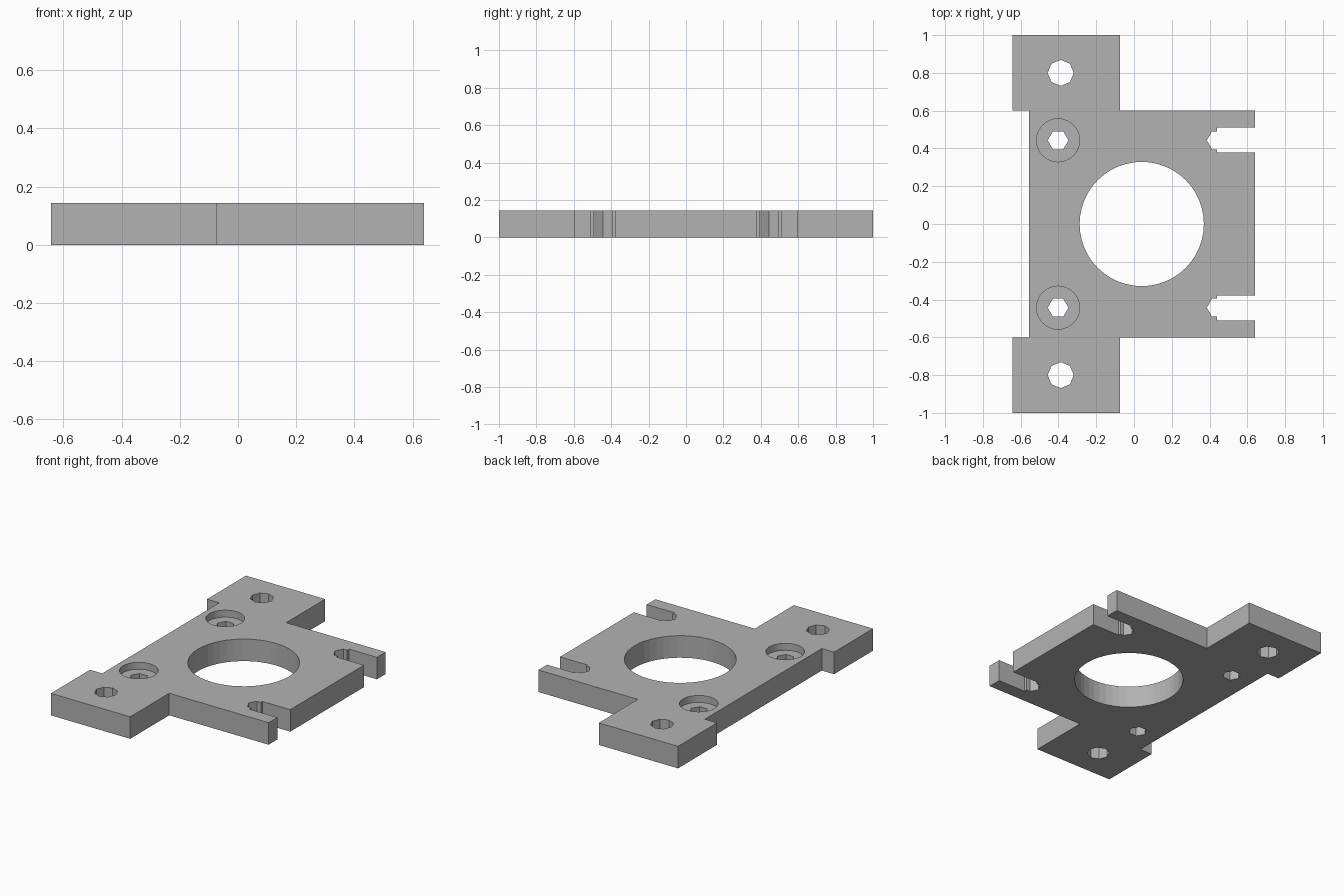
import bpy
import bmesh
from math import cos, sin, tau

cube = bpy.data.objects.get("Cube")
if cube:
    bpy.data.objects.remove(cube, do_unlink=True)

THICK = 0.143
BORE_DEPTH = 0.045
SCREW_Y = 0.443

grey = bpy.data.materials.new("plain grey")
grey.use_nodes = True
colour = (0.45, 0.45, 0.45, 1)
grey.diffuse_color = colour
grey.node_tree.nodes["Principled BSDF"].inputs["Base Color"].default_value = colour


def prism(name, points, z0, z1):
    """Extrude a flat outline from z0 to z1."""
    bm = bmesh.new()
    face = bm.faces.new([bm.verts.new((x, y, z0)) for x, y in points])
    top = bmesh.ops.extrude_face_region(bm, geom=[face])["geom"]
    bmesh.ops.translate(bm, vec=(0, 0, z1 - z0),
                        verts=[v for v in top if isinstance(v, bmesh.types.BMVert)])
    bmesh.ops.recalc_face_normals(bm, faces=bm.faces)
    mesh = bpy.data.meshes.new(name)
    bm.to_mesh(mesh)
    bm.free()
    mesh.materials.append(grey)
    obj = bpy.data.objects.new(name, mesh)
    bpy.context.collection.objects.link(obj)
    return obj


def ring(x, y, radius, sides):
    return [(x + radius * cos(tau * i / sides), y + radius * sin(tau * i / sides))
            for i in range(sides)]


# Plate outline: back half with tab and open slot, mirrored to the front
slot = [(0.64, 0.378), (0.44, 0.378), (0.44, 0.395), (0.413, 0.395), (0.386, SCREW_Y),
        (0.413, 0.491), (0.44, 0.491), (0.44, 0.511), (0.64, 0.511)]
half = slot + [(0.64, 0.6), (-0.074, 0.6), (-0.074, 1), (-0.643, 1),
               (-0.643, 0.6), (-0.555, 0.6)]
outline = half + [(x, -y) for x, y in reversed(half)]
plate = prism("mounting_plate", outline, 0, THICK)

# Hole cutters: centre opening, tab holes, screw holes and their counterbores
low, high = -0.1, THICK + 0.1
cutters = [prism("centre_cutter", ring(0.041, 0, 0.329, 48), low, high)]
for side in (-1, 1):
    cutters += [
        prism("tab_hole_cutter", ring(-0.388, side * 0.8, 0.069, 8), low, high),
        prism("screw_hole_cutter", ring(-0.402, side * SCREW_Y, 0.055, 6), low, high),
        prism("counterbore_cutter", ring(-0.402, side * SCREW_Y, 0.114, 32),
              THICK - BORE_DEPTH, high),
    ]

bpy.context.view_layer.objects.active = plate
plate.select_set(True)
for cutter in cutters:
    cut = plate.modifiers.new(cutter.name, "BOOLEAN")
    cut.operation = "DIFFERENCE"
    cut.solver = "EXACT"
    cut.object = cutter
    bpy.ops.object.modifier_apply(modifier=cut.name)
    bpy.data.objects.remove(cutter, do_unlink=True)
